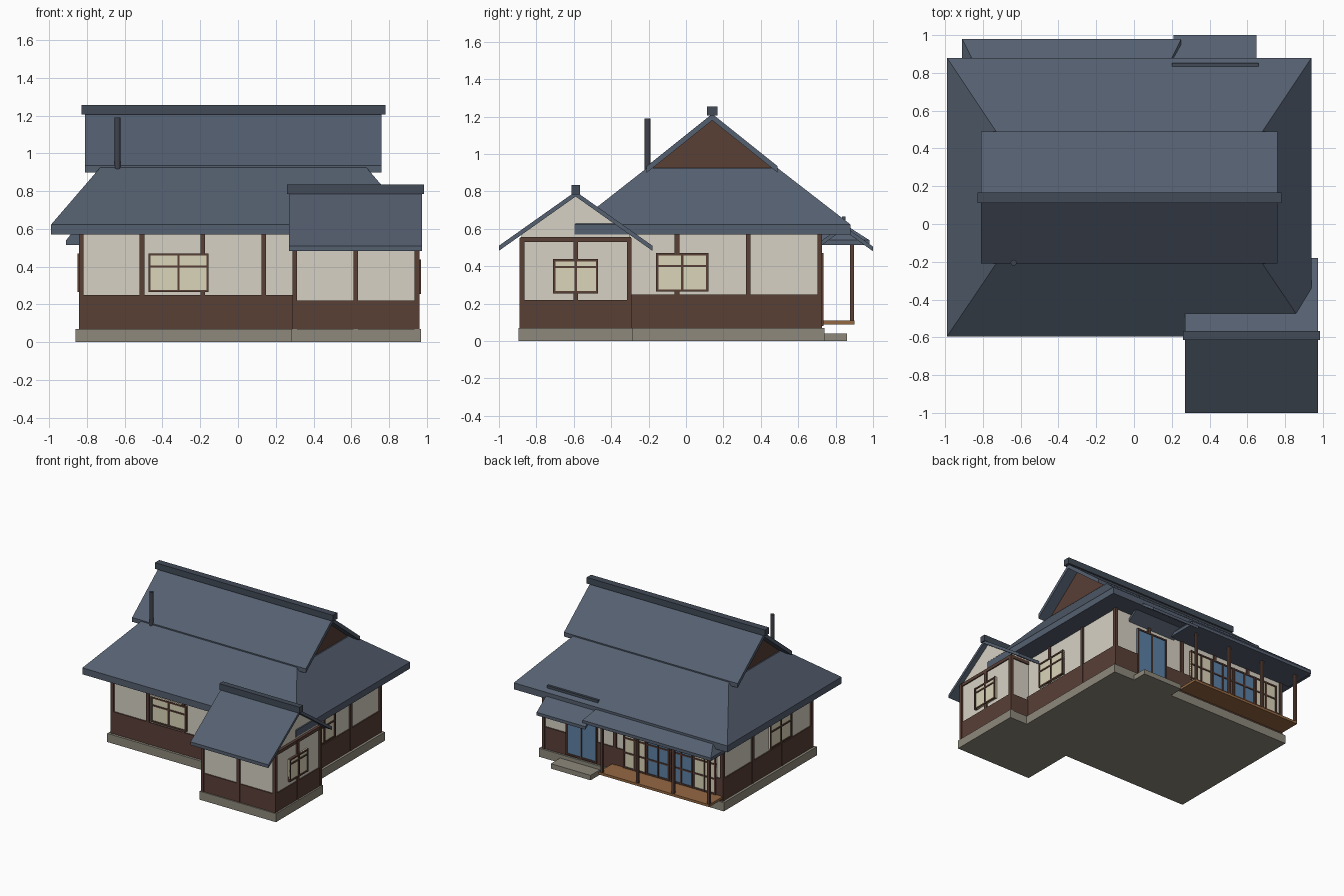
import bpy

if "Cube" in bpy.data.objects:
    bpy.data.objects.remove(bpy.data.objects["Cube"])


def material(name, rgb):
    m = bpy.data.materials.new(name)
    m.diffuse_color = (*rgb, 1)
    m.use_nodes = True
    m.node_tree.nodes["Principled BSDF"].inputs["Base Color"].default_value = m.diffuse_color
    return m


ROOF = material("slate_tile", (0.09, 0.115, 0.16))
CAP = material("ridge_tile", (0.055, 0.07, 0.095))
PLASTER = material("plaster", (0.68, 0.64, 0.55))
WOOD = material("dark_wood", (0.10, 0.05, 0.037))
STONE = material("stone", (0.27, 0.25, 0.20))
DECK = material("deck_wood", (0.30, 0.14, 0.055))
GLASS = material("glass", (0.11, 0.22, 0.38))
PAPER = material("paper_pane", (0.70, 0.66, 0.48))
METAL = material("flue_metal", (0.05, 0.055, 0.07))


def mesh(name, verts, faces, mat):
    me = bpy.data.meshes.new(name)
    me.from_pydata(verts, [], faces)
    me.materials.append(mat)
    ob = bpy.data.objects.new(name, me)
    bpy.context.collection.objects.link(ob)
    return ob


def rect(x0, x1, y0, y1, z):
    return [(x0, y0, z), (x1, y0, z), (x1, y1, z), (x0, y1, z)]


def loft(name, rings, mat):
    """Closed solid through a stack of equally long rings."""
    n = len(rings[0])
    faces = [tuple(reversed(range(n)))]
    for r in range(len(rings) - 1):
        for i in range(n):
            a, b = r * n + i, r * n + (i + 1) % n
            faces.append((a, b, b + n, a + n))
    faces.append(tuple(range(n * (len(rings) - 1), n * len(rings))))
    return mesh(name, [v for ring in rings for v in ring], faces, mat)


def box(name, x0, x1, y0, y1, z0, z1, mat):
    return loft(name, [rect(x0, x1, y0, y1, z0), rect(x0, x1, y0, y1, z1)], mat)


def prism(name, x0, x1, profile, mat):
    """Extrude a counter-clockwise (y, z) profile along x."""
    return loft(name, [[(x, y, z) for y, z in profile] for x in (x0, x1)], mat)


def gable_roof(name, x0, x1, yc, half, eave, apex, t):
    prism(name, x0, x1, [(yc - half, eave - t), (yc, apex - t), (yc + half, eave - t),
                         (yc + half, eave), (yc, apex), (yc - half, eave)], ROOF)


def wall_box(name, side, wall, a0, a1, d0, d1, z0, z1, mat):
    """Box on a wall; d0..d1 is the depth outward from the wall plane."""
    s = 1 if side in ("right", "back") else -1
    lo, hi = sorted((wall + s * d0, wall + s * d1))
    if side in ("left", "right"):
        box(name, lo, hi, a0, a1, z0, z1, mat)
    else:
        box(name, a0, a1, lo, hi, z0, z1, mat)


def window(name, side, wall, a0, a1, z0, z1, pane, rails=(), mullions=1):
    w, depth = 0.012, 0.02
    wall_box(name + "_pane", side, wall, a0, a1, -0.01, 0.013, z0, z1, pane)
    for i in range(mullions + 2):
        a = a0 + (a1 - a0 - w) * i / (mullions + 1)
        wall_box(name + "_stile", side, wall, a, a + w, 0, depth, z0, z1, WOOD)
    for z in (z0, z1 - w, *rails):
        wall_box(name + "_rail", side, wall, a0, a1, 0, depth - 0.001, z, z + w, WOOD)


def posts(name, xs, ys, z0, z1, h=0.0125):
    for x in xs:
        for y in ys:
            box(name, x - h, x + h, y - h, y + h, z0, z1, WOOD)


# Main house body
X0, X1, Y0, Y1 = -0.83, 0.78, -0.43, 0.715
box("main_foundation", -0.86, 0.81, -0.46, 0.74, 0, 0.07, STONE)
box("main_walls", X0, X1, Y0, Y1, 0.07, 0.60, PLASTER)
box("main_wainscot", X0 - 0.01, X1 + 0.01, Y0 - 0.01, Y1 + 0.01, 0.07, 0.25, WOOD)
xs = [X0 + (X1 - X0) * i / 5 for i in range(6)]
ys = [Y0 + (Y1 - Y0) * i / 3 for i in range(4)]
posts("main_post", xs, (Y0, Y1), 0.07, 0.58)
posts("main_side_post", (X0, X1), ys[1:3], 0.07, 0.58)

# Front wing
box("wing_foundation", 0.28, 0.97, -0.895, -0.285, 0, 0.069, STONE)
box("wing_walls", 0.30, 0.948, -0.877, -0.303, 0.069, 0.55, PLASTER)
box("wing_wainscot", 0.291, 0.957, -0.886, -0.294, 0.069, 0.22, WOOD)
posts("wing_post", (0.30, 0.624, 0.948), (-0.877, -0.303), 0.07, 0.55)
posts("wing_side_post", (0.30, 0.948), (-0.59,), 0.07, 0.55)
box("wing_beam", 0.291, 0.957, -0.886, -0.294, 0.53, 0.556, WOOD)
prism("wing_gable", 0.31, 0.935, [(-0.88, 0.55), (-0.30, 0.55), (-0.30, 0.57),
                                  (-0.59, 0.785), (-0.88, 0.57)], PLASTER)
gable_roof("wing_roof", 0.27, 0.975, -0.59, 0.41, 0.51, 0.80, 0.027)
box("wing_ridge_cap", 0.26, 0.985, -0.613, -0.567, 0.785, 0.835, CAP)

# Main hipped skirt roof with gable roof on top
loft("main_hip_roof", [rect(-0.99, 0.94, -0.595, 0.88, 0.57),
                       rect(-0.99, 0.94, -0.595, 0.88, 0.623),
                       rect(-0.73, 0.68, -0.21, 0.49, 0.925)], ROOF)
prism("upper_gable", -0.72, 0.67, [(-0.20, 0.92), (0.48, 0.92), (0.14, 1.19)], WOOD)
gable_roof("upper_roof", -0.81, 0.76, 0.14, 0.35, 0.935, 1.215, 0.035)
box("upper_ridge_cap", -0.83, 0.78, 0.112, 0.168, 1.205, 1.255, CAP)

# Flue pipe
bpy.ops.mesh.primitive_cylinder_add(vertices=12, radius=0.016, depth=0.34,
                                    location=(-0.638, -0.205, 1.02))
flue = bpy.context.object
flue.name = "flue_pipe"
flue.data.materials.append(METAL)

# Windows on front, sides and wing
window("front_window", "front", Y0, -0.475, -0.155, 0.265, 0.47, PAPER, (0.395,))
for side, wall in (("left", X0), ("right", X1)):
    window(side + "_window", side, wall, -0.16, 0.12, 0.265, 0.47, PAPER, (0.395,))
window("wing_window", "right", 0.948, -0.71, -0.47, 0.255, 0.438, PAPER, (0.39,))

# Back entrance: sliding door, step and small roof
window("entrance_door", "back", Y1, 0.295, 0.575, 0.08, 0.47, GLASS)
box("entrance_step", 0.26, 0.62, 0.73, 0.86, 0, 0.04, STONE)
gable_roof("entrance_roof", 0.21, 0.65, 0.84, 0.16, 0.505, 0.62, 0.025)
box("entrance_ridge_cap", 0.20, 0.66, 0.833, 0.852, 0.61, 0.665, CAP)

# Back veranda: deck, posts, sliding screens and lean-to roof
box("veranda_deck", -0.84, 0.16, 0.72, 0.90, 0.09, 0.11, DECK)
posts("veranda_post", xs[:4], (0.887,), 0.10, 0.53, 0.01)
for i, pane in enumerate((PAPER, GLASS, GLASS, PAPER)):
    a = -0.78 + 0.21 * i
    window("veranda_screen", "back", Y1, a, a + 0.205, 0.11, 0.47, pane, (0.23, 0.35))
loft("veranda_roof", [rect(-0.91, 0.25, 0.72, 0.98, 0.515),
                      rect(-0.91, 0.25, 0.72, 0.98, 0.54),
                      rect(-0.82, 0.16, 0.72, 0.80, 0.655)], ROOF)
